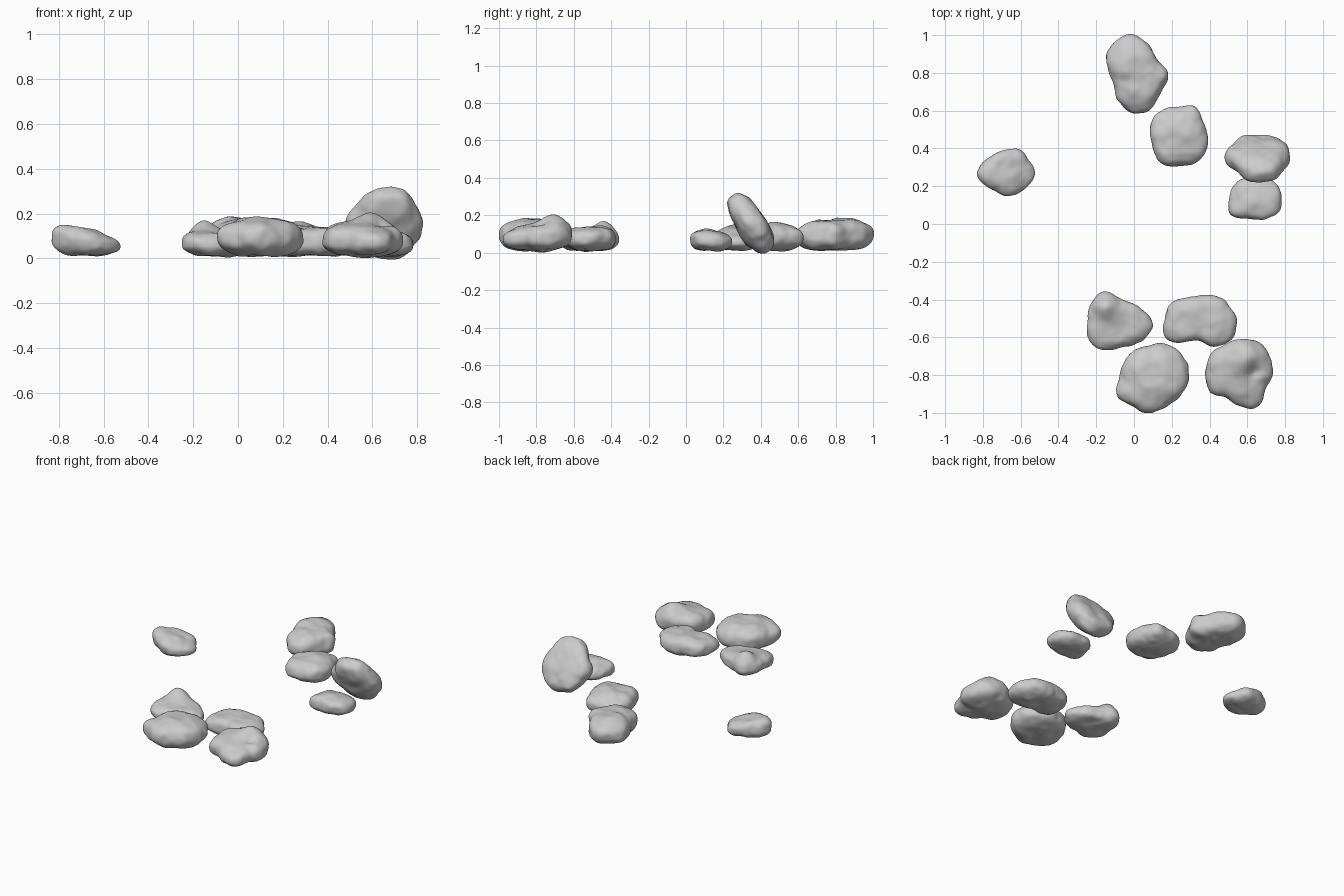
import bpy, bmesh, math
from mathutils import Vector, Matrix, noise

cube = bpy.data.objects.get("Cube")
if cube:
    bpy.data.objects.remove(cube, do_unlink=True)

grey = bpy.data.materials.new("stone_grey")
grey.use_nodes = True
colour = (0.6, 0.6, 0.6, 1)
grey.diffuse_color = colour
grey.node_tree.nodes["Principled BSDF"].inputs["Base Color"].default_value = colour


def outline_radius(radii, angle):
    """Smooth closed outline through evenly spaced radii (in hundredths)."""
    count = len(radii)
    t = (angle / math.tau) % 1 * count
    i = int(t)
    f = t - i
    a, b, c, d = (radii[(i + k) % count] / 100 for k in (-1, 0, 1, 2))
    return b + f / 2 * (c - a + f * (2 * a - 5 * b + 4 * c - d + f * (3 * (b - c) + d - a)))


def power(value, exponent):
    return math.copysign(abs(value) ** exponent, value)


def stone(name, centre, radii, height, slope=(0, 0), bumps=(), base=0.01, lean=0):
    """Rounded pebble: outline from radii, top tilted by slope, bumps are (x, y, rise, width)."""
    bm = bmesh.new()
    bmesh.ops.create_icosphere(bm, subdivisions=5, radius=1)
    middle = base + (height - base) * 0.47
    for vert in bm.verts:
        n = vert.co.normalized()
        flat = math.hypot(n.x, n.y)
        angle = math.atan2(n.y, n.x)
        reach = outline_radius(radii, angle) * flat ** 0.75
        x, y = reach * math.cos(angle), reach * math.sin(angle)
        rise = power(n.z, 0.8)
        tilt = slope[0] * x + slope[1] * y
        if rise > 0:
            top = height + tilt
            for bx, by, size, width in bumps:
                top += size * math.exp(-((x - bx) ** 2 + (y - by) ** 2) / width ** 2)
            z = middle + tilt * 0.4 + (top - middle - tilt * 0.4) * rise
        else:
            z = middle + tilt * 0.4 * (1 + rise) + (middle - base) * rise
        # Worn, slightly lumpy surface
        spot = Vector((x + centre[0], y + centre[1], z)) * 11
        worn = noise.noise(spot) * 0.011 + noise.noise(spot * 2) * 0.004
        vert.co = Vector((x, y, z)) + n * worn
    if lean:
        bmesh.ops.rotate(bm, verts=bm.verts, cent=(0, 0, 0),
                         matrix=Matrix.Rotation(math.radians(lean), 3, "X"))
    mesh = bpy.data.meshes.new(name)
    bm.to_mesh(mesh)
    bm.free()
    mesh.materials.append(grey)
    mesh.shade_smooth()
    obj = bpy.data.objects.new(name, mesh)
    obj.location = (*centre, 0) if len(centre) == 2 else centre
    bpy.context.collection.objects.link(obj)
    return obj


# Back row
stone("back_stone", (0.01, 0.79),
      (17, 14, 16, 21, 21, 18, 14, 13, 17, 20, 19, 16),
      height=0.18, slope=(0, 0.04))
stone("back_inner_stone", (0.235, 0.47),
      (15, 15, 17, 15, 16, 16, 15, 15, 17, 16, 17, 17),
      height=0.15, slope=(0.04, -0.04), bumps=[(0.05, 0, 0.015, 0.08)])

# Slab leaning over a flat stone on the left
stone("leaning_slab", (0.655, 0.345, 0.165),
      (17, 16, 18, 17, 16, 14, 17, 17, 18, 18, 19, 18),
      height=0.075, base=-0.075, lean=125, bumps=[(0, -0.1, 0.02, 0.1)])
stone("propping_stone", (0.64, 0.13),
      (14, 14, 13, 12, 13, 14, 14, 15, 12, 11, 12, 14),
      height=0.12, slope=(0, -0.08))

# Lone stone on the right
stone("lone_stone", (-0.68, 0.27),
      (15, 14, 14, 12, 12, 13, 15, 13, 11, 12, 13, 14),
      height=0.135, slope=(-0.24, 0))

# Front cluster
stone("front_right_stone", (-0.08, -0.52),
      (18, 14, 12, 13, 18, 18, 16, 19, 17, 14, 14, 16),
      height=0.125, slope=(-0.04, 0.08), bumps=[(-0.08, 0.09, 0.05, 0.06)])
stone("front_inner_stone", (0.35, -0.51),
      (19, 17, 15, 13, 14, 18, 19, 20, 13, 11, 16, 20),
      height=0.14, slope=(0, 0.04))
stone("front_stone", (0.1, -0.82),
      (19, 20, 20, 18, 18, 18, 18, 21, 18, 18, 16, 17),
      height=0.18)
stone("front_left_stone", (0.56, -0.79),
      (18, 18, 19, 18, 17, 18, 18, 19, 15, 18, 20, 15),
      height=0.16, slope=(-0.04, 0.12),
      bumps=[(0.04, 0.09, 0.04, 0.09), (0.08, 0.01, -0.03, 0.04)])
